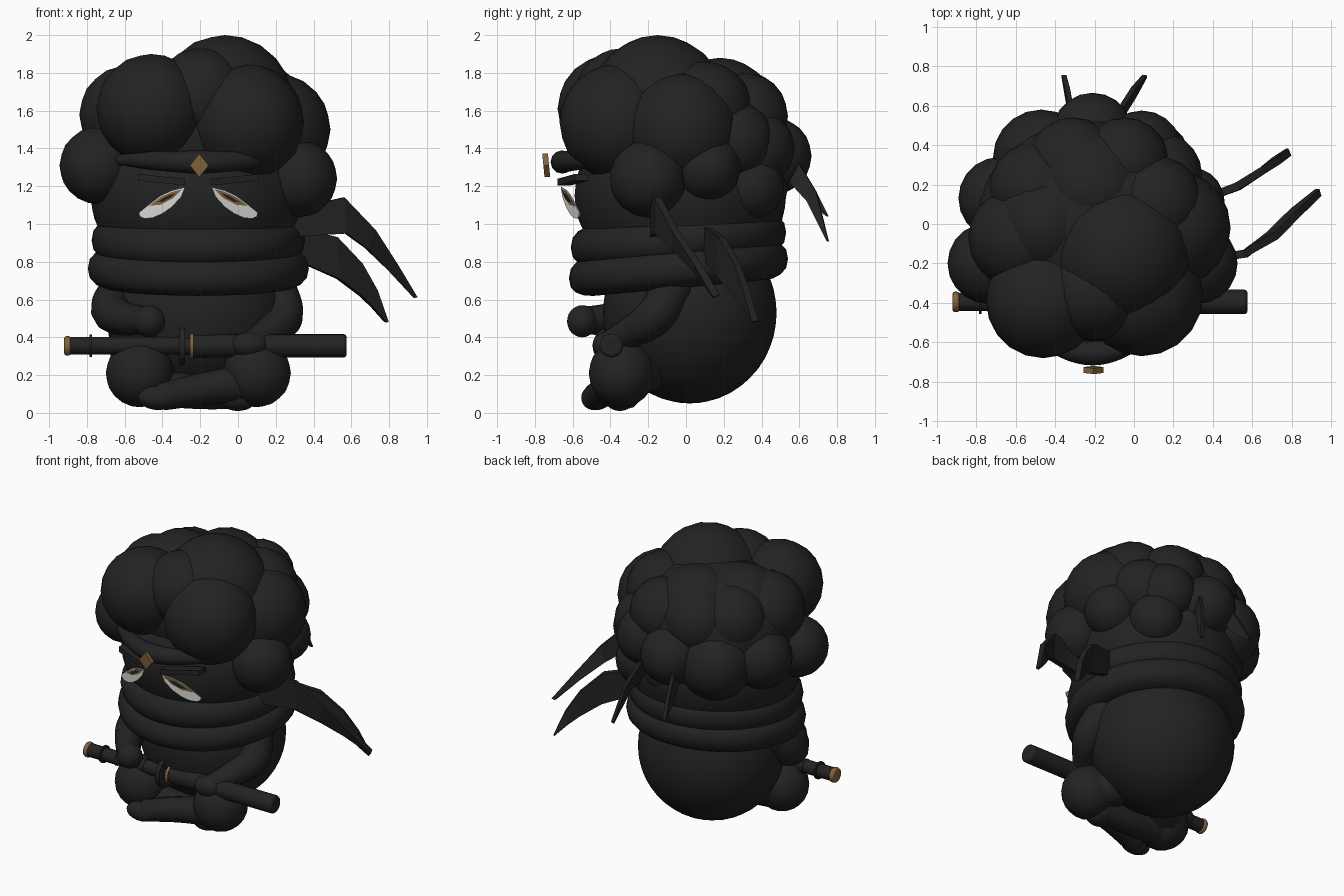
import bpy, bmesh, math
from mathutils import Vector

if "Cube" in bpy.data.objects:
    bpy.data.objects.remove(bpy.data.objects["Cube"])

CX = -0.21  # symmetry plane of the figure


def material(name, rgb):
    m = bpy.data.materials.new(name)
    m.diffuse_color = (*rgb, 1)
    m.use_nodes = True
    m.node_tree.nodes["Principled BSDF"].inputs["Base Color"].default_value = m.diffuse_color
    return m


BLACK = material("black", (0.0165, 0.0165, 0.0165))
GOLD = material("gold", (0.225, 0.13, 0.046))
WHITE = material("white", (0.68, 0.68, 0.66))


def finish(bm, name, mat, smooth=True):
    bmesh.ops.recalc_face_normals(bm, faces=bm.faces)
    me = bpy.data.meshes.new(name)
    bm.to_mesh(me)
    bm.free()
    ob = bpy.data.objects.new(name, me)
    bpy.context.collection.objects.link(ob)
    me.materials.append(mat)
    if smooth:
        bpy.context.view_layer.objects.active = ob
        ob.select_set(True)
        bpy.ops.object.shade_smooth_by_angle(angle=math.radians(40))
        ob.select_set(False)
    return ob


def ball(name, loc, size, mat=BLACK):
    bm = bmesh.new()
    bmesh.ops.create_icosphere(bm, subdivisions=4 if max(size) > 0.4 else 3, radius=1)
    bmesh.ops.scale(bm, vec=size, verts=bm.verts)
    bmesh.ops.translate(bm, vec=loc, verts=bm.verts)
    return finish(bm, name, mat)


def limb(name, pts):
    """Rounded tube through (x, y, z, radius) points."""
    cu = bpy.data.curves.new(name, 'CURVE')
    cu.dimensions = '3D'
    cu.bevel_depth = 1
    cu.bevel_resolution = 4
    cu.resolution_u = 8
    cu.use_fill_caps = True
    sp = cu.splines.new('BEZIER')
    sp.bezier_points.add(len(pts) - 1)
    for p, (x, y, z, r) in zip(sp.bezier_points, pts):
        p.co, p.radius = (x, y, z), r
        p.handle_left_type = p.handle_right_type = 'AUTO'
    ob = bpy.data.objects.new(name, cu)
    bpy.context.collection.objects.link(ob)
    cu.materials.append(BLACK)
    for i in (0, -1):
        x, y, z, r = pts[i]
        ball(name + "_end", (x, y, z), (r, r, r))


def rod(name, x0, x1, r, mat=BLACK, bevel=0):
    """Cylinder along x on the sword axis."""
    bm = bmesh.new()
    bmesh.ops.create_cone(bm, cap_ends=True, segments=20, radius1=r, radius2=r, depth=x1 - x0)
    for v in bm.verts:
        v.co = Vector((v.co.z + (x0 + x1) / 2, v.co.x - 0.395, v.co.y + 0.355))
    ob = finish(bm, name, mat)
    if bevel:
        mod = ob.modifiers.new("rounded_end", 'BEVEL')
        mod.width, mod.segments = bevel, 2


def ring(name, loc, rx, ry, tube, height, tilt):
    """Fat tilted scarf roll with a slightly squared section."""
    bm = bmesh.new()
    n, k = 40, 16
    rows = []
    for i in range(n):
        a = math.tau * i / n
        row = []
        for j in range(k):
            b = math.tau * j / k
            c = tube * math.cos(b)
            h = height * math.copysign(abs(math.sin(b)) ** 0.8, math.sin(b))
            x, y = (rx - tube + c) * math.cos(a), (ry - tube + c) * math.sin(a)
            row.append(bm.verts.new((loc[0] + x, loc[1] + y, loc[2] + h + tilt * y)))
        rows.append(row)
    for i in range(n):
        for j in range(k):
            A, B = rows[i], rows[(i + 1) % n]
            bm.faces.new((A[j], B[j], B[(j + 1) % k], A[(j + 1) % k]))
    finish(bm, name, BLACK)


def ribbon(name, pairs, thick=0.04):
    """Thin strip between pairs of edge points."""
    bm = bmesh.new()
    rows = [[bm.verts.new(p) for p in pair] for pair in pairs]
    for (a, b), (c, d) in zip(rows, rows[1:]):
        bm.faces.new((a, b, d, c))
    ob = finish(bm, name, BLACK, False)
    mod = ob.modifiers.new("thickness", 'SOLIDIFY')
    mod.thickness, mod.offset = thick, 0


def eye_plate(name, outline, lift, mat, side):
    """Flat plate lying on the slanted eye plane, dx measured from the nose."""
    bm = bmesh.new()
    f = bm.faces.new([bm.verts.new((CX + side * dx, -0.69 + 0.39 * dx - lift, z)) for dx, z in outline])
    ext = bmesh.ops.extrude_face_region(bm, geom=[f])
    bmesh.ops.translate(bm, vec=(0, 0.006, 0), verts=[v for v in ext["geom"] if isinstance(v, bmesh.types.BMVert)])
    finish(bm, name, mat, False)


# body, head and scarf
ball("body", (CX - .005, 0.02, 0.53), (0.485, 0.46, 0.48))
ball("head", (CX, -0.03, 1.15), (0.57, 0.56, 0.47))
ring("lower_scarf", (CX, -0.04, 0.765), 0.585, 0.58, 0.13, 0.105, 0.09)
ring("upper_scarf", (CX, -0.04, 0.915), 0.565, 0.57, 0.13, 0.11, 0.07)

# hair: a core with overlapping clumps
ball("hair_core", (CX, 0.0, 1.47), (0.59, 0.53, 0.40))
CLUMPS = [
    (-.46, -.39, 1.61, .29), (.04, -.36, 1.54, .31), (-.2, -.34, 1.68, .25),
    (-.74, -.20, 1.31, .205), (-.58, -.07, 1.58, .26), (-.45, 0, 1.61, .275),
    (-.07, -.15, 1.64, .36), (.19, -.02, 1.50, .30), (.10, .10, 1.61, .25),
    (.32, -.20, 1.24, .205), (.28, .11, 1.30, .18), (-.68, .13, 1.34, .21),
    (-.22, .18, 1.58, .30), (-.21, .46, 1.36, .205), (.04, .37, 1.40, .205), (.13, .25, 1.44, .215),
    (-.47, .335, 1.32, .245), (-.50, .18, 1.58, .235), (-.31, .30, 1.57, .24), (-.05, .31, 1.57, .23),
    (.10, .34, 1.20, .18), (-.13, .36, 1.20, .18)]
for x, y, z, r in CLUMPS:
    ball("hair_clump", (x, y, z), (r, r, r))

# headband with a diamond ornament
limb("headband", [(-.62, -.44, 1.34, .03), (-.45, -.575, 1.335, .05), (CX, -.655, 1.328, .062),
                  (.03, -.575, 1.335, .05), (.20, -.44, 1.34, .03)])
bm = bmesh.new()
bmesh.ops.create_cone(bm, cap_ends=True, segments=4, radius1=1, radius2=1, depth=0.03)
for v in bm.verts:
    v.co = Vector((v.co.x * 0.05 - 0.205, v.co.z - 0.74 - v.co.y * 0.006, v.co.y * 0.062 + 1.31))
finish(bm, "ornament", GOLD, False)

# eyes and brows
WHITE_EYE = [(.07, 1.195), (.14, 1.178), (.2, 1.15), (.26, 1.105), (.315, 1.06), (.31, 1.04), (.285, 1.028),
             (.24, 1.033), (.19, 1.055), (.14, 1.09), (.09, 1.145)]
IRIS = [(.085, 1.184), (.14, 1.170), (.2, 1.142), (.262, 1.096), (.2, 1.102), (.135, 1.136)]
PUPIL = [(.12, 1.163), (.16, 1.152), (.22, 1.115), (.19, 1.116), (.15, 1.138)]
for side in (-1, 1):
    eye_plate("eye", WHITE_EYE, 0, WHITE, side)
    eye_plate("iris", IRIS, 0.004, GOLD, side)
    eye_plate("pupil", PUPIL, 0.008, BLACK, side)
    bm = bmesh.new()
    bmesh.ops.create_cube(bm, size=1)
    for v in bm.verts:
        dx = 0.195 + v.co.x * 0.25
        v.co = Vector((CX + side * dx, -0.67 + 0.36 * dx + v.co.y * 0.07, 1.215 + 0.1 * dx + v.co.z * 0.035))
    finish(bm, "brow", BLACK, False)

# pointed cloth tails on the right side
ribbon("upper_side_tail", [((x, y, a), (x2, y, b)) for x, a, x2, b, y in [
    (.22, 1.07, .25, .93, -.17), (.44, 1.115, .42, .94, -.17), (.56, 1.14, .57, .95, -.15),
    (.72, .97, .68, .87, -.06), (.84, .79, .80, .75, .06), (.945, .62, .925, .615, .16)]])
ribbon("lower_side_tail", [((x, y, a), (x2, y, b)) for x, a, x2, b, y in [
    (.28, .99, .28, .82, .10), (.52, .93, .53, .71, .19), (.65, .79, .65, .62, .27),
    (.73, .65, .71, .56, .32), (.79, .485, .78, .48, .365)]])
# thin tails at the back
for x0, x1, z1 in ((-.06, .055, .91), (-.32, -.355, 1.04)):
    ribbon("back_tail", [((x0, .60, 1.32), (x0, .55, 1.22)),
                         (((x0 + x1) / 2, .69, 1.17), ((x0 + x1) / 2, .64, 1.12)),
                         ((x1, .755, z1), (x1, .745, z1))], 0.025)

# arms and hands
limb("left_arm", [(-.62, -.07, .66, .11), (-.67, -.20, .55, .11), (-.60, -.38, .50, .09), (-.50, -.52, .49, .075)])
ball("left_hand", (-.47, -.55, .485), (.085, .08, .085))
limb("right_arm", [(.20, -.07, .66, .11), (.24, -.17, .51, .105), (.17, -.29, .43, .085), (.08, -.40, .37, .07)])
ball("right_hand", (.06, -.42, .36), (.10, .075, .07))

# crossed legs
for side in (-1, 1):
    x = CX + side * 0.31
    ball("knee", (x, -.34, .21), (.18, .175, .18))
    limb("thigh", [(CX + side * .17, -.18, .24, .12), (x, -.32, .21, .15)])
limb("front_shin", [(.06, -.36, .16, .10), (-.20, -.42, .125, .085), (-.38, -.47, .09, .075)])
ball("front_foot", (-.42, -.49, .08), (.11, .065, .065))
limb("back_shin", [(-.50, -.33, .14, .10), (-.2, -.32, .11, .09), (0, -.32, .10, .08)])
ball("back_foot", (.0, -.35, .075), (.10, .08, .065))

# sheathed sword held across the lap
rod("pommel", -.92, -.885, .052, GOLD, .012)
rod("handle", -.886, -.24, .046)
rod("sheath", -.25, .575, .062, BLACK, .015)
rod("guard", -.31, -.28, .10)
rod("sheath_collar", -.255, -.235, .07, GOLD)
for x in (-.78, -.67, -.53, -.45):
    rod("handle_ring", x - .006, x + .006, .06 if x == -.78 else .05)
